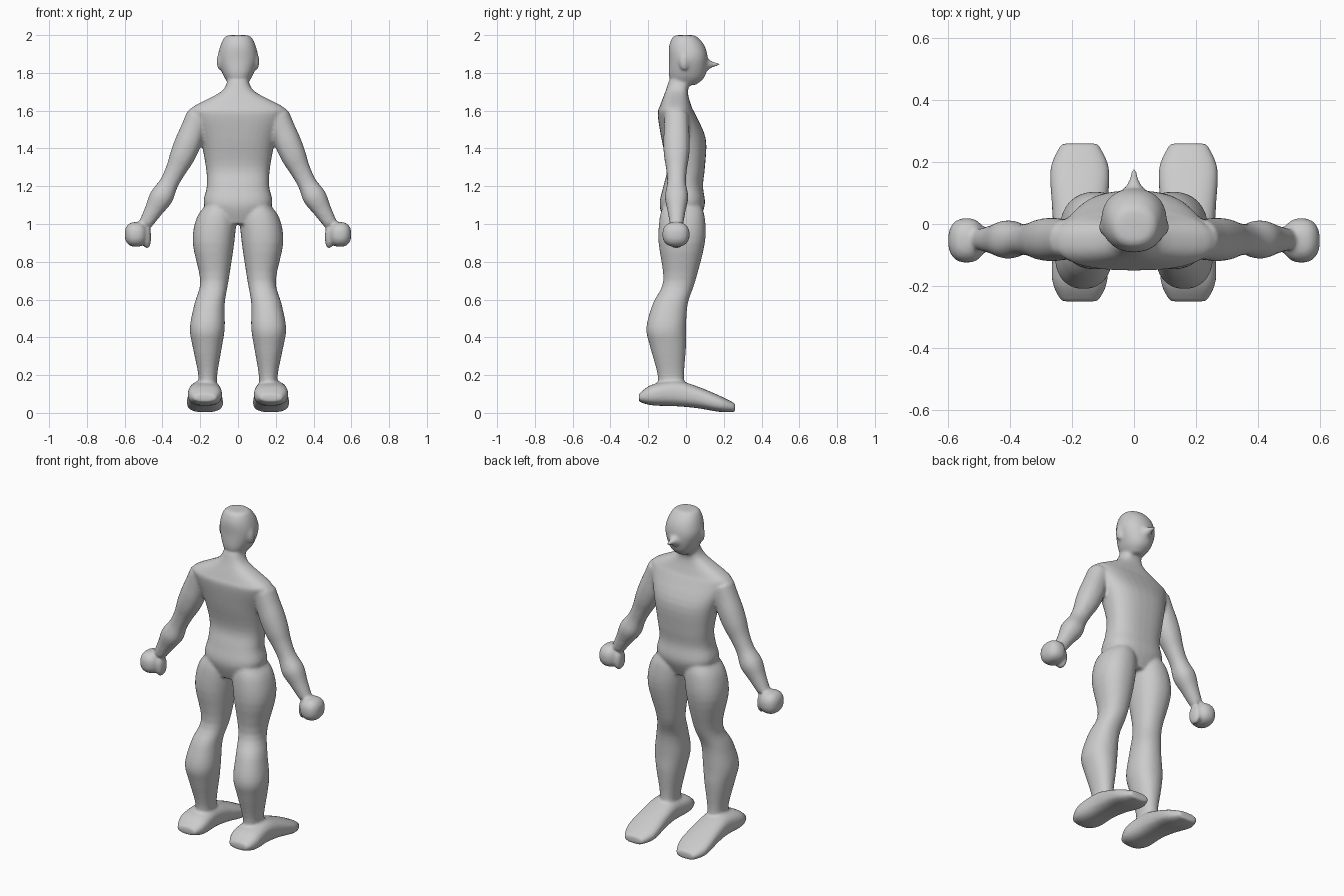
import bpy, bmesh, math
from mathutils import Vector

cube = bpy.data.objects.get("Cube")
if cube:
    bpy.data.objects.remove(cube, do_unlink=True)

RIGHTWARD, FORWARD, UPWARD = Vector((1, 0, 0)), Vector((0, 1, 0)), Vector((0, 0, 1))
SIDES = 32
STEPS = 4
bm = bmesh.new()


def catmull_rom(before, start, end, after, t):
    """One smooth in-between value."""
    slope_in, slope_out = (end - before) / 2, (after - start) / 2
    ease = t * t * (3 - 2 * t)
    return (start + (end - start) * ease
            + slope_in * t * (1 - t) ** 2 - slope_out * t * t * (1 - t))


def smooth_rows(rows):
    """Add in-between sections so that the silhouette curves softly."""
    padded = [rows[0], *rows, rows[-1]]
    result = []
    for group in zip(padded, padded[1:], padded[2:], padded[3:]):
        for step in range(STEPS):
            result.append([catmull_rom(*values, step / STEPS) for values in zip(*group)])
    return result + [rows[-1]]


def rounded(value, power):
    return math.copysign(abs(value) ** (2 / power), value)


def loft(rows, across, along, power=2.2):
    """Skin rounded sections: each row is centre x, y, z and two half sizes."""
    rings = []
    for x, y, z, half_across, half_along in smooth_rows(rows):
        ring = []
        for i in range(SIDES):
            angle = math.tau * i / SIDES
            offset = (across * half_across * rounded(math.cos(angle), power)
                      + along * half_along * rounded(math.sin(angle), power))
            ring.append(bm.verts.new(Vector((x, y, z)) + offset))
        rings.append(ring)
    for lower, upper in zip(rings, rings[1:]):
        for i in range(SIDES):
            bm.faces.new((lower[i - 1], lower[i], upper[i], upper[i - 1]))
    bm.faces.new(rings[0])
    bm.faces.new(rings[-1])


def upright(rows, power=2.2):
    """Horizontal sections given by inner x, outer x, back, front and height."""
    loft([((inner + outer) / 2, (back + front) / 2, z, abs(outer - inner) / 2, (front - back) / 2)
          for inner, outer, back, front, z in rows], RIGHTWARD, FORWARD, power)


def centred(rows, power=2.2):
    """Horizontal sections on the middle line: half width, back, front, height."""
    upright([(-half, half, back, front, z) for half, back, front, z in rows], power)


def blob(centre, size, power=2.2):
    """Soft rounded lump."""
    x, y, z = centre
    rows = []
    for i in range(1, SIDES // 2):
        angle = math.tau * i / SIDES
        swell = rounded(math.sin(angle), power)
        rows.append((x, y, z - size[2] * rounded(math.cos(angle), power),
                     size[0] * swell, size[1] * swell))
    loft(rows, RIGHTWARD, FORWARD, power)


def torso():
    centred([(.1, -.11, .06, 1), (.18, -.14, .1, 1.1), (.165, -.12, .09, 1.2),
             (.17, -.1, .1, 1.3), (.2, -.13, .105, 1.45), (.25, -.15, .05, 1.58),
             (.24, -.14, .03, 1.62), (.09, -.11, .01, 1.7), (.055, -.09, .03, 1.76)], 2.5)


def head():
    centred([(.04, -.06, .05, 1.735), (.075, -.09, .1, 1.78), (.105, -.09, .115, 1.87),
             (.095, -.09, .1, 1.94), (.07, -.07, .06, 1.99), (.04, -.04, .03, 2)])


def nose():
    loft([(0, y, 1.845, radius, radius)
          for y, radius in ((.08, .055), (.11, .035), (.14, .016), (.18, .007))], RIGHTWARD, UPWARD)


def ear(side):
    blob((.098 * side, -.01, 1.86), (.014, .025, .045))


def leg(side):
    rows = [(.03, .17, -.12, .08, 1.1), (.01, .22, -.14, .1, 1.03), (.02, .24, -.145, .1, .9),
            (.05, .2, -.12, .05, .7), (.07, .23, -.175, .01, .58), (.07, .255, -.21, 0, .45),
            (.085, .24, -.19, 0, .35), (.11, .21, -.15, -.01, .2), (.11, .21, -.15, 0, .1)]
    upright([(inner * side, outer * side, *rest) for inner, outer, *rest in rows])


def foot(side):
    # half width, sole, instep and distance from heel to toe
    rows = [(.06, .06, .1, -.25), (.09, .04, .15, -.18), (.085, .035, .17, -.05),
            (.09, .025, .14, .06), (.095, .005, .09, .18), (.06, .005, .05, .26)]
    loft([(.175 * side, y, (sole + instep) / 2, half, (instep - sole) / 2)
          for half, sole, instep, y in rows], RIGHTWARD, UPWARD, 2.6)


def arm(side):
    shoulder, wrist = Vector((.21 * side, -.05, 1.57)), Vector((.49 * side, -.05, 1))
    across = (wrist - shoulder).cross(FORWARD).normalized()
    radii = (.065, .067, .07, .066, .054, .05, .062, .048, .036)
    rows = []
    for i, radius in enumerate(radii):
        t = i / (len(radii) - 1)
        centre = shoulder.lerp(wrist, t)
        centre.x -= side * math.sin(math.pi * t) / 50   # slight bow towards the body
        rows.append((*centre, radius, radius))
    loft(rows, across, FORWARD)


def hand(side):
    blob((.54 * side, -.053, .945), (.06, .072, .066), 2.4)
    blob((.482 * side, -.05, .93), (.022, .042, .06))


torso()
head()
nose()
for side in (1, -1):
    ear(side)
    leg(side)
    foot(side)
    arm(side)
    hand(side)

bmesh.ops.recalc_face_normals(bm, faces=bm.faces)
mesh = bpy.data.meshes.new("body")
bm.to_mesh(mesh)
bm.free()
body = bpy.data.objects.new("body", mesh)
bpy.context.collection.objects.link(body)

# fuse the parts into one soft skin
remesh = body.modifiers.new("fuse", 'REMESH')
remesh.mode = 'VOXEL'
remesh.voxel_size = .0085
remesh.use_smooth_shade = True
soften = body.modifiers.new("soften", 'SMOOTH')
soften.factor = .5
soften.iterations = 7

# colour
grey = bpy.data.materials.new("plain grey")
grey.use_nodes = True
colour = (.6, .6, .6, 1)
grey.diffuse_color = colour
grey.node_tree.nodes["Principled BSDF"].inputs["Base Color"].default_value = colour
mesh.materials.append(grey)
